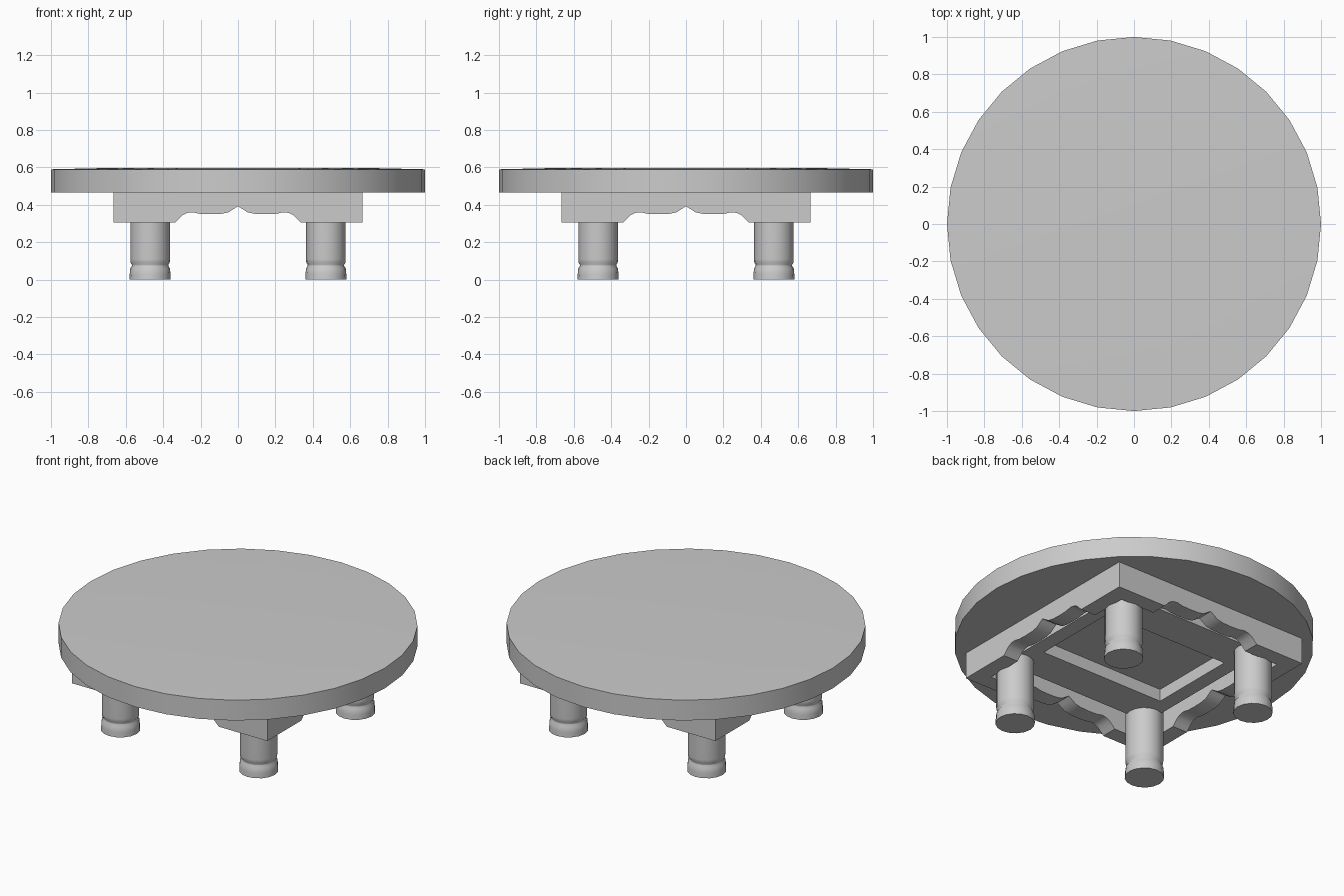
import bpy, bmesh, math

if "Cube" in bpy.data.objects:
    bpy.data.objects.remove(bpy.data.objects["Cube"])


def finish(bm, name, smooth=None):
    bmesh.ops.recalc_face_normals(bm, faces=bm.faces)
    me = bpy.data.meshes.new(name)
    bm.to_mesh(me)
    bm.free()
    ob = bpy.data.objects.new(name, me)
    bpy.context.collection.objects.link(ob)
    if smooth:
        bpy.ops.object.select_all(action='DESELECT')
        ob.select_set(True)
        bpy.context.view_layer.objects.active = ob
        bpy.ops.object.shade_smooth_by_angle(angle=math.radians(smooth))
    return ob


def lathe(name, profile, sides, cx=0, cy=0, smooth=None):
    """Closed turned solid from (radius, z) points, bottom to top."""
    bm = bmesh.new()
    rings = []
    for r, z in profile:
        rings.append([bm.verts.new((cx + r * math.cos(2 * math.pi * i / sides),
                                    cy + r * math.sin(2 * math.pi * i / sides), z))
                      for i in range(sides)])
    for a, b in zip(rings, rings[1:]):
        for i in range(sides):
            j = (i + 1) % sides
            bm.faces.new((a[i], a[j], b[j], b[i]))
    bm.faces.new(rings[0][::-1])
    bm.faces.new(rings[-1])
    return finish(bm, name, smooth)


# Round top, very slightly crowned
lathe("table_top", [(1, 0.465), (1, 0.59), (0.65, 0.598)], 32, smooth=30)

# Turned legs
LEG = [(0.11, 0), (0.109, 0.03), (0.106, 0.06), (0.098, 0.073), (0.098, 0.08),
       (0.105, 0.092), (0.106, 0.11), (0.106, 0.465)]
for sx, xn in ((-1, "left"), (1, "right")):
    for sy, yn in ((-1, "front"), (1, "back")):
        lathe(f"{yn}_{xn}_leg", LEG, 16, sx * 0.47, sy * 0.47, 40)

# Apron boards with mitred ends and a scalloped lower edge
OUT, INN = 0.665, 0.565
HALF = [(0.335, 0.305), (0.318, 0.322), (0.295, 0.345), (0.27, 0.357), (0.24, 0.36),
        (0.205, 0.352), (0.15, 0.35), (0.09, 0.352), (0.05, 0.36), (0.02, 0.38)]
SCALLOP = [(-x, z) for x, z in HALF] + [(0, 0.393)] + [(x, z) for x, z in HALF[::-1]]


def apron(name, turn):
    c, s = round(math.cos(turn)), round(math.sin(turn))
    bm = bmesh.new()
    sides = []
    for w in (OUT, INN):
        pts = [(-w, 0.305)] + SCALLOP + [(w, 0.305), (w, 0.465), (-w, 0.465)]
        sides.append([bm.verts.new((x * c + w * s, x * s - w * c, z)) for x, z in pts])
    a, b = sides
    n = len(a)
    bm.faces.new(a)
    bm.faces.new(b[::-1])
    for i in range(n):
        if i != n - 3:  # the mitred ends meet the neighbours
            j = (i + 1) % n
            if i != n - 1:
                bm.faces.new((a[i], b[i], b[j], a[j]))
    return finish(bm, name, 30)


for k, n in enumerate(("front", "right", "back", "left")):
    apron(n + "_apron", k * math.pi / 2)

# Inner support frame under the top, with a rectangular opening
bm = bmesh.new()
loops = []
for hx, hy in ((0.515, 0.505), (0.423, 0.278)):
    for z in (0.39, 0.465):
        loops.append([bm.verts.new((u * hx, v * hy, z))
                      for u, v in ((-1, -1), (1, -1), (1, 1), (-1, 1))])
ob_, ot, ib, it = loops
for p, q in ((ob_, ot), (ob_, ib), (ib, it), (ot, it)):
    for i in range(4):
        j = (i + 1) % 4
        bm.faces.new((p[i], p[j], q[j], q[i]))
finish(bm, "inner_frame")
